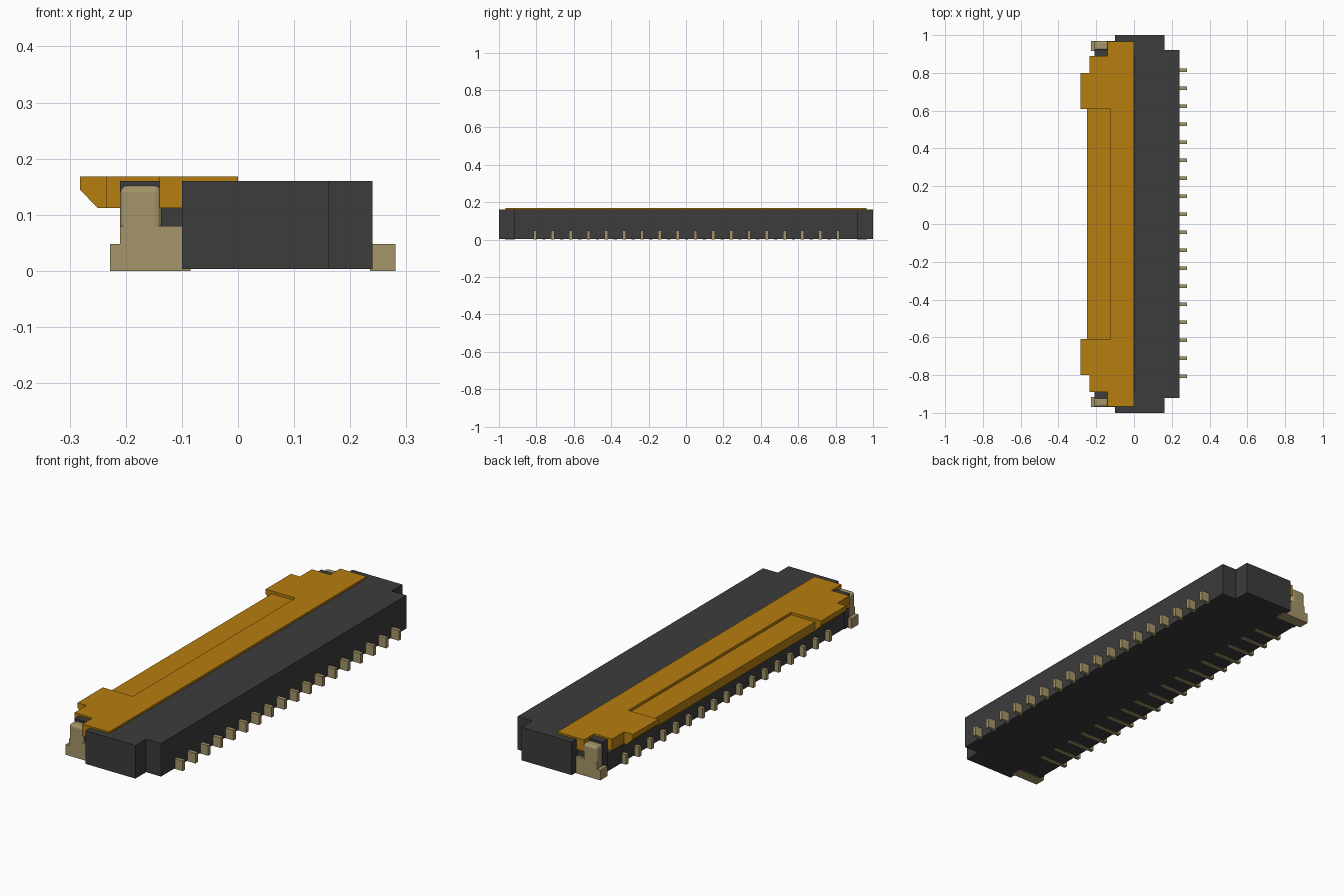
import bpy
import bmesh

if "Cube" in bpy.data.objects:
    bpy.data.objects.remove(bpy.data.objects["Cube"])


def material(name, rgb):
    m = bpy.data.materials.new(name)
    m.use_nodes = True
    m.diffuse_color = (*rgb, 1)
    m.node_tree.nodes["Principled BSDF"].inputs["Base Color"].default_value = (*rgb, 1)
    return m


BLACK = material("black plastic", (0.045, 0.045, 0.045))
AMBER = material("amber plastic", (0.47, 0.21, 0.005))
METAL = material("tan metal", (0.38, 0.30, 0.14))


def prism(name, outline, low, high, mat, axis="z"):
    """Extrude an outline: (x, y) along z, or (x, z) along y."""
    bm = bmesh.new()
    place = (lambda a, b, h: (a, b, h)) if axis == "z" else (lambda a, b, h: (a, h, b))
    face = bm.faces.new([bm.verts.new(place(a, b, low)) for a, b in outline])
    new = bmesh.ops.extrude_face_region(bm, geom=[face])["geom"]
    shift = place(0, 0, high - low)
    bmesh.ops.translate(bm, vec=shift, verts=[v for v in new if isinstance(v, bmesh.types.BMVert)])
    bmesh.ops.recalc_face_normals(bm, faces=bm.faces)
    mesh = bpy.data.meshes.new(name)
    bm.to_mesh(mesh)
    bm.free()
    mesh.materials.append(mat)
    ob = bpy.data.objects.new(name, mesh)
    bpy.context.collection.objects.link(ob)
    return ob


def box(name, x, y, z, mat):
    return prism(name, [(x[0], y[0]), (x[1], y[0]), (x[1], y[1]), (x[0], y[1])], *z, mat)


def pair(name, x, y, z, mat, bevel=0):
    """A box at each end of the connector."""
    for side, s in (("left", 1), ("right", -1)):
        ob = box(f"{side}_{name}", x, sorted((s * y[0], s * y[1])), z, mat)
        if bevel:
            mod = ob.modifiers.new("rounding", "BEVEL")
            mod.width, mod.segments = bevel, 3


# Housing: open slot section along the middle, solid stepped ends
section = [(-0.205, 0.003), (0.24, 0.003), (0.24, 0.16), (0.002, 0.16),
           (0.002, 0.085), (-0.205, 0.085)]
prism("housing", section, -0.89, 0.89, BLACK, "y")
for side, s in (("back", 1), ("front", -1)):
    cap = [(-0.1, 0.89), (-0.1, 1), (0.162, 1), (0.162, 0.92), (0.24, 0.92), (0.24, 0.89)]
    prism(f"{side}_housing_end", [(x, s * y) for x, y in cap], 0.003, 0.16, BLACK)

# Latch flap: thick plate with a shallow ledge and chamfered finger tabs
ledge = [(0, 0.112), (0, 0.168), (-0.125, 0.168), (-0.125, 0.155), (-0.25, 0.155), (-0.25, 0.112)]
prism("flap", ledge, -0.61, 0.61, AMBER, "y")
for side, s in (("back", 1), ("front", -1)):
    tab = [(0, 0.112), (0, 0.168), (-0.282, 0.168), (-0.282, 0.145), (-0.25, 0.112)]
    prism(f"{side}_flap_tab", tab, *sorted((s * 0.61, s * 0.8)), AMBER, "y")
pair("flap_shoulder", (-0.235, 0), (0.8, 0.89), (0.112, 0.168), AMBER)
pair("flap_tip", (-0.14, 0), (0.89, 0.965), (0.112, 0.168), AMBER)

# End brackets: metal hold-down posts against black plastic posts
pair("hinge_post", (-0.21, -0.14), (0.89, 0.925), (0.003, 0.16), BLACK)
pair("hinge_block", (-0.14, -0.1), (0.89, 0.955), (0.003, 0.112), BLACK)
pair("bracket_post", (-0.21, -0.136), (0.92, 0.968), (0.001, 0.152), METAL, 0.012)
pair("bracket_plate", (-0.21, -0.09), (0.93, 0.968), (0.001, 0.08), METAL)
pair("bracket_foot", (-0.228, -0.085), (0.915, 0.968), (0, 0.048), METAL)

# Solder contacts: one row each side, staggered by half a pitch
PITCH = 1.62 / 17
for i in range(18):
    y = -0.807 + i * PITCH
    box(f"rear_contact_{i + 1}", (0.235, 0.281), (y - 0.009, y + 0.009), (0, 0.048), METAL)
    if i < 17:
        y += PITCH / 2
        box(f"entry_contact_{i + 1}", (-0.228, -0.085), (y - 0.009, y + 0.009), (0, 0.048), METAL)
